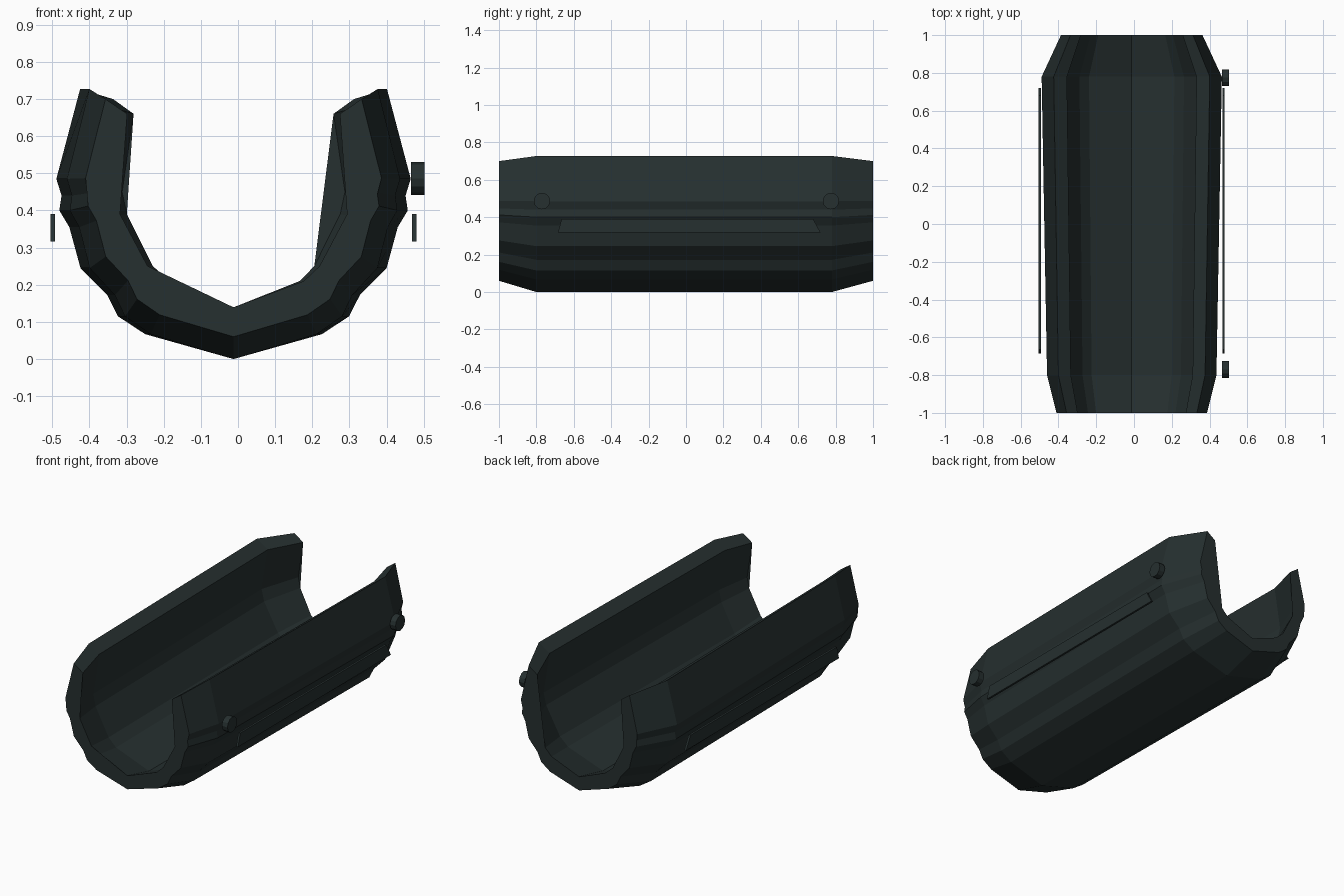
import bpy, bmesh, math

if "Cube" in bpy.data.objects:
    bpy.data.objects.remove(bpy.data.objects["Cube"])

CX = -0.012  # centre line of the shell

mat = bpy.data.materials.new("dark green grey")
mat.diffuse_color = (0.019, 0.029, 0.029, 1)
mat.use_nodes = True
mat.node_tree.nodes["Principled BSDF"].inputs["Base Color"].default_value = mat.diffuse_color


def finish(name, bm):
    bmesh.ops.recalc_face_normals(bm, faces=bm.faces[:])
    me = bpy.data.meshes.new(name)
    bm.to_mesh(me)
    bm.free()
    me.materials.append(mat)
    ob = bpy.data.objects.new(name, me)
    bpy.context.collection.objects.link(ob)
    return ob


# Half cross-section of the trough, from bottom centre to rim
outer = [(0, 0), (.238, .067), (.311, .115), (.34, .172), (.412, .245),
         (.442, .355), (.469, .40), (.463, .44), (.477, .485), (.413, .727)]
inner = [(0, .09), (.226, .17), (.277, .216), (.366, .375), (.382, .443), (.343, .682)]


def full(half):
    return [(-x, z) for x, z in reversed(half[1:])] + half


# Trough shell: closed U section lofted along y, narrowed at both ends
section = full(outer) + full(inner)[::-1]
stations = [(-1, .835, .06, .88), (-.8, .94, 0, 1), (.78, 1, 0, 1), (1, .785, .06, .88)]
bm = bmesh.new()
rings = [[bm.verts.new((CX + x * sx, y, z0 + z * sz)) for x, z in section]
         for y, sx, z0, sz in stations]
n = len(section)
for a, b in zip(rings, rings[1:]):
    for i in range(n):
        j = (i + 1) % n
        bm.faces.new((a[i], a[j], b[j], b[i]))
bm.faces.new(rings[0])
bm.faces.new(rings[-1][::-1])
# split the concave end caps cleanly
bmesh.ops.triangulate(bm, faces=[f for f in bm.faces if len(f.verts) > 4])
finish("trough_shell", bm)

# Thin trapezoid side strips
outline = [(-.685, .317), (.72, .317), (.68, .39), (-.665, .39)]
for name, x0, x1 in (("left_strip", -.505, -.493), ("right_strip", .468, .48)):
    bm = bmesh.new()
    a = [bm.verts.new((x0, y, z)) for y, z in outline]
    b = [bm.verts.new((x1, y, z)) for y, z in outline]
    bm.faces.new(a)
    bm.faces.new(b[::-1])
    for i in range(4):
        j = (i + 1) % 4
        bm.faces.new((a[i], a[j], b[j], b[i]))
    finish(name, bm)

# Bolts on the right side
for name, y in (("front_bolt", -.77), ("back_bolt", .775)):
    bm = bmesh.new()
    bmesh.ops.create_cone(bm, cap_ends=True, segments=12, radius1=.044, radius2=.044, depth=.036)
    ob = finish(name, bm)
    ob.rotation_euler = (0, math.pi / 2, 0)
    ob.location = (.484, y, .486)
